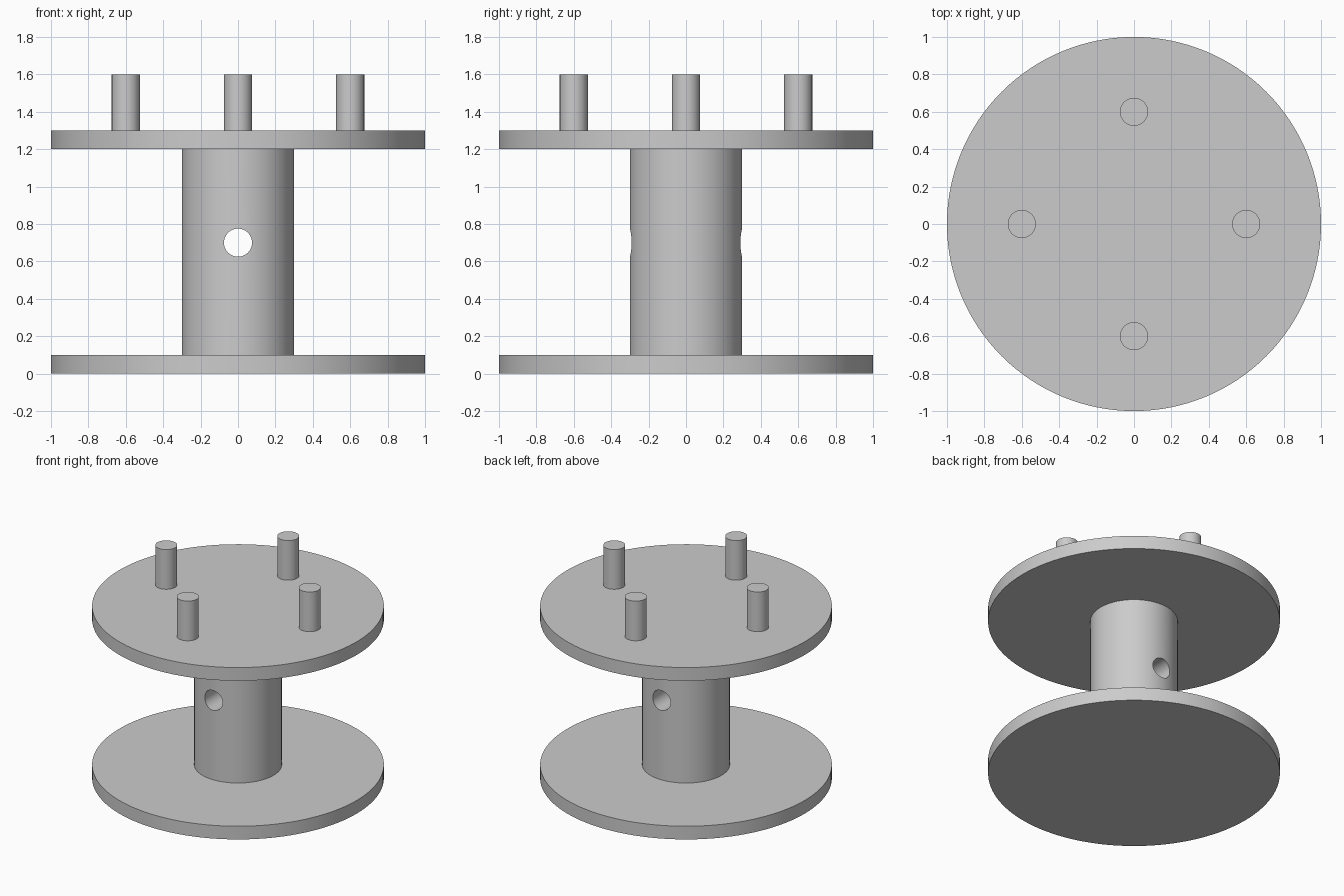
import bpy
from math import pi, radians, sin, cos

cube = bpy.data.objects.get("Cube")
if cube:
    bpy.data.objects.remove(cube, do_unlink=True)

# Single plain grey material
grey = bpy.data.materials.new("plain_grey")
grey.use_nodes = True
colour = (0.6, 0.6, 0.6, 1)
grey.diffuse_color = colour
grey.node_tree.nodes["Principled BSDF"].inputs["Base Color"].default_value = colour


def cylinder(name, radius, bottom, top, x=0, y=0, sides=128):
    bpy.ops.mesh.primitive_cylinder_add(
        vertices=sides, radius=radius, depth=top - bottom,
        location=(x, y, (bottom + top) / 2))
    obj = bpy.context.object
    obj.name = name
    obj.data.materials.append(grey)
    return obj


def smooth(obj):
    bpy.ops.object.select_all(action="DESELECT")
    obj.select_set(True)
    bpy.context.view_layer.objects.active = obj
    bpy.ops.object.shade_smooth_by_angle(angle=radians(30))


# Round flanges
smooth(cylinder("lower_flange", 1, 0, 0.1))
smooth(cylinder("upper_flange", 1, 1.2, 1.3))

# Central column with a cross bore running front to back
column = cylinder("column", 0.3, 0.1, 1.2)
cutter = cylinder("bore_cutter", 0.075, 0.2, 1.2, sides=64)
cutter.rotation_euler.x = pi / 2
cutter.hide_render = True
bore = column.modifiers.new("cross_bore", "BOOLEAN")
bore.operation = "DIFFERENCE"
bore.solver = "EXACT"
bore.object = cutter
bpy.context.view_layer.objects.active = column
bpy.ops.object.modifier_apply(modifier=bore.name)
bpy.data.objects.remove(cutter, do_unlink=True)
smooth(column)

# Four pegs on the upper flange
for i, side in enumerate(("left", "back", "right", "front")):
    a = i * pi / 2
    smooth(cylinder(side + "_peg", 0.075, 1.3, 1.6,
                    0.6 * cos(a), 0.6 * sin(a), 64))
